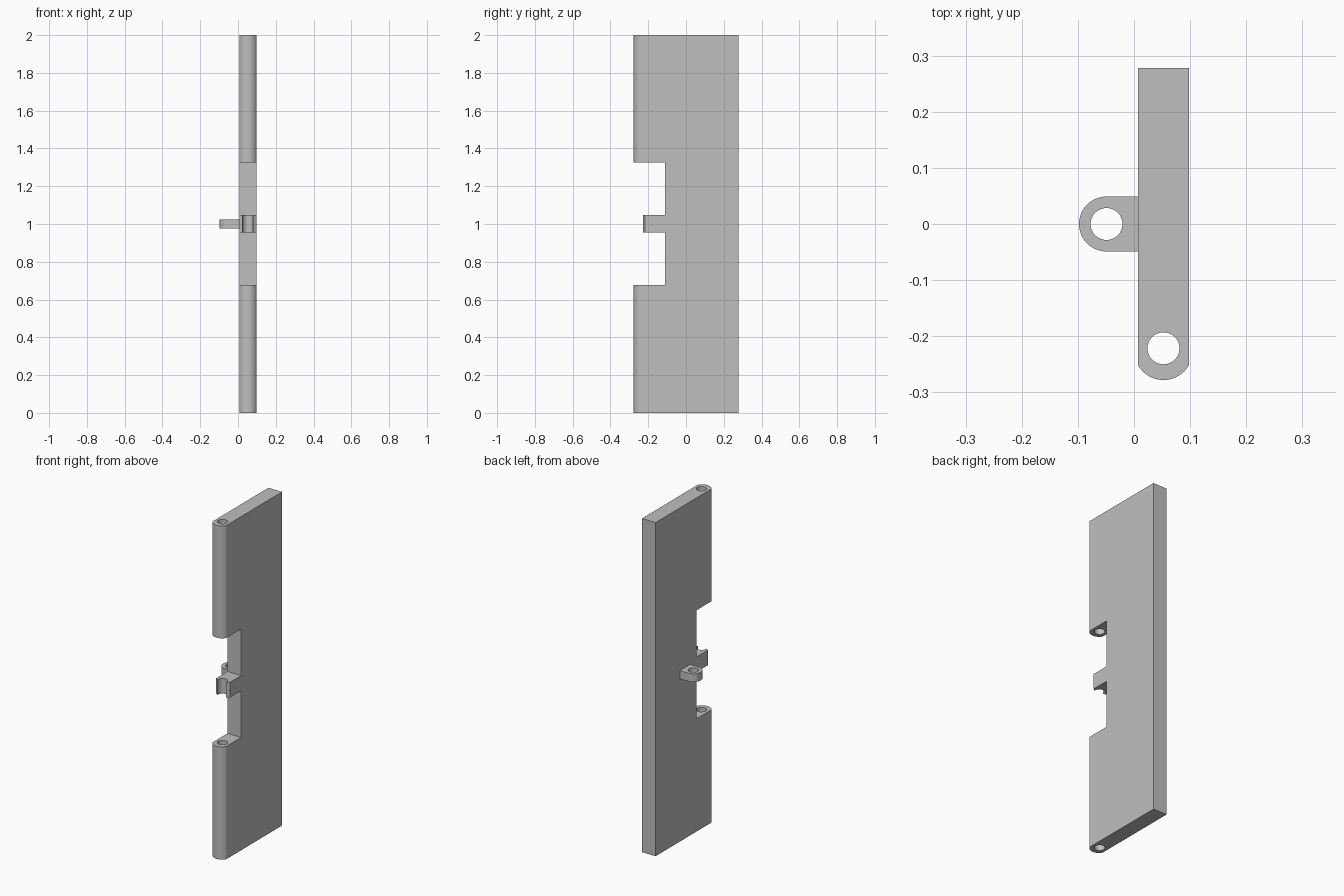
import bpy, bmesh
from math import pi, sin, cos, asin, radians

cube = bpy.data.objects.get("Cube")
if cube:
    bpy.data.objects.remove(cube, do_unlink=True)

grey = bpy.data.materials.new("plain grey")
grey.use_nodes = True
grey.diffuse_color = (0.52, 0.52, 0.52, 1)
grey.node_tree.nodes["Principled BSDF"].inputs["Base Color"].default_value = grey.diffuse_color


def arc(cx, cy, r, start, end, steps):
    angles = [start + (end - start) * i / steps for i in range(steps + 1)]
    return [(cx + r * cos(a), cy + r * sin(a)) for a in angles]


def prism(name, outline, low, high):
    """Extrude a counter-clockwise outline from low to high in z."""
    bm = bmesh.new()
    face = bm.faces.new([bm.verts.new((x, y, low)) for x, y in outline])
    top = bmesh.ops.extrude_face_region(bm, geom=[face])["geom"]
    for v in top:
        if isinstance(v, bmesh.types.BMVert):
            v.co.z = high
    bmesh.ops.recalc_face_normals(bm, faces=bm.faces)
    mesh = bpy.data.meshes.new(name)
    bm.to_mesh(mesh)
    bm.free()
    mesh.materials.append(grey)
    obj = bpy.data.objects.new(name, mesh)
    bpy.context.collection.objects.link(obj)
    return obj


def box(name, x0, x1, y0, y1, z0, z1):
    return prism(name, [(x0, y0), (x1, y0), (x1, y1), (x0, y1)], z0, z1)


def cylinder(name, cx, cy, r, z0, z1):
    return prism(name, arc(cx, cy, r, 0, 2 * pi, 48)[:-1], z0, z1)


def carve(obj, cutters):
    """Subtract the cutters, bake the result and shade it."""
    for cutter in cutters:
        cutter.hide_render = True
        mod = obj.modifiers.new("cut", "BOOLEAN")
        mod.operation = "DIFFERENCE"
        mod.solver = "EXACT"
        mod.object = cutter
    bpy.context.view_layer.update()
    graph = bpy.context.evaluated_depsgraph_get()
    mesh = bpy.data.meshes.new_from_object(obj.evaluated_get(graph))
    obj.modifiers.clear()
    obj.data = mesh
    for cutter in cutters:
        bpy.data.objects.remove(cutter, do_unlink=True)
    for p in mesh.polygons:
        p.use_smooth = True
    mesh.set_sharp_from_angle(angle=radians(30))


left, right, back = 0.007, 0.098, 0.278
mid, half = (left + right) / 2, (right - left) / 2
bore_y, bore_r = -0.2215, 0.0285

# Door panel with a rounded hinge edge
nose_r, nose_y = 0.052, -0.226
spread = asin(half / nose_r)
nose = arc(mid, nose_y, nose_r, -pi / 2 - spread, -pi / 2 + spread, 24)
panel = prism("hinged_panel", nose + [(right, back), (left, back)], 0, 2)

# Pin bore, two hinge gaps, and the open clip between them
clip_end = [(-0.06, -0.3), (0.06, -0.3), (0.06, -0.208), (0.0278, -0.228),
            (0, -0.21), (-0.0278, -0.228), (-0.06, -0.208)]
carve(panel, [
    cylinder("pin_bore", mid, bore_y, bore_r, -0.1, 2.1),
    box("lower_gap", -0.1, 0.2, -0.4, -0.11, 0.676, 0.956),
    box("upper_gap", -0.1, 0.2, -0.4, -0.11, 1.047, 1.326),
    prism("clip_opening", [(mid + x, y) for x, y in clip_end], 0.9, 1.1),
])

# Pierced side lug, rooted slightly inside the panel
lug_x, lug_r = -0.049, 0.049
lug_outline = arc(lug_x, 0, lug_r, pi / 2, 3 * pi / 2, 32)
lug = prism("side_lug", lug_outline + [(left + 0.01, -lug_r), (left + 0.01, lug_r)], 0.976, 1.025)
carve(lug, [cylinder("lug_hole", lug_x, 0, bore_r, 0.9, 1.1)])
